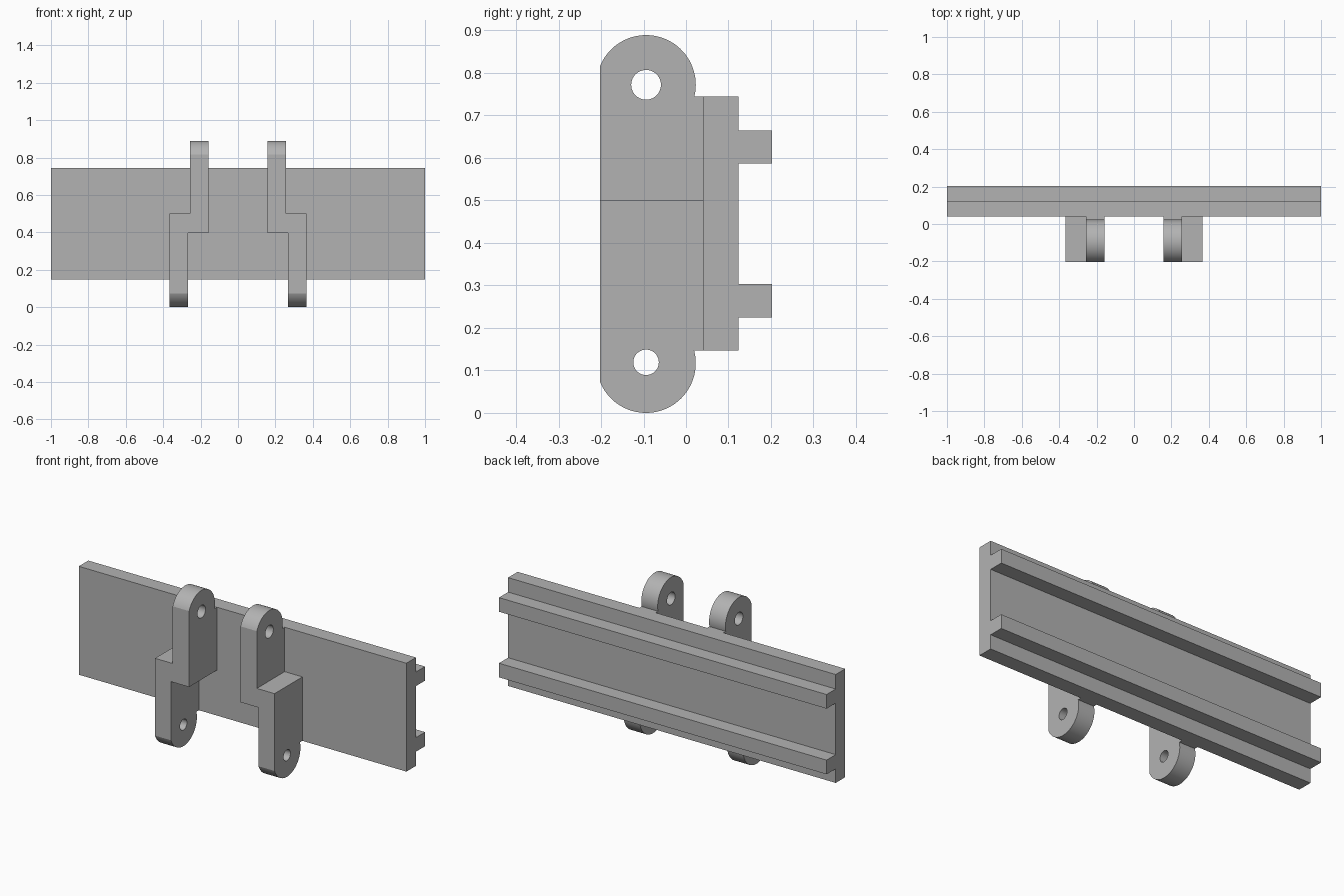
import bpy
import bmesh
from math import asin, cos, pi, radians, sin

if "Cube" in bpy.data.objects:
    bpy.data.objects.remove(bpy.data.objects["Cube"])

grey = bpy.data.materials.new("light grey")
grey.use_nodes = True
COLOUR = (0.45, 0.45, 0.45, 1)
grey.diffuse_color = COLOUR
grey.node_tree.nodes["Principled BSDF"].inputs["Base Color"].default_value = COLOUR

BOTTOM, TOP = 0.147, 0.745          # plate height range
FRONT, FACE, BACK, RIB = -0.2025, 0.04, 0.123, 0.2025
LUG_Y, LOW_Z, HIGH_Z, LUG_R = -0.094, 0.117, 0.772, 0.117


def extrude_profile(name, points, x0, x1):
    """Extrude a closed (y, z) outline along x."""
    bm = bmesh.new()
    face = bm.faces.new([bm.verts.new((x0, y, z)) for y, z in points])
    moved = bmesh.ops.extrude_face_region(bm, geom=[face])["geom"]
    verts = [v for v in moved if isinstance(v, bmesh.types.BMVert)]
    bmesh.ops.translate(bm, verts=verts, vec=(x1 - x0, 0, 0))
    bmesh.ops.recalc_face_normals(bm, faces=bm.faces)
    mesh = bpy.data.meshes.new(name)
    bm.to_mesh(mesh)
    bm.free()
    mesh.materials.append(grey)
    obj = bpy.data.objects.new(name, mesh)
    bpy.context.collection.objects.link(obj)
    return obj


def arc(z, radius, start, end, steps=40):
    return [(LUG_Y + radius * cos(start + (end - start) * i / steps),
             z + radius * sin(start + (end - start) * i / steps))
            for i in range(steps + 1)]


def rectangle(y0, y1, z0, z1):
    return [(y0, z0), (y1, z0), (y1, z1), (y0, z1)]


def cut(target, cutter):
    """Subtract the cutter from the target and discard it."""
    cutter.hide_render = True
    mod = target.modifiers.new("cut", "BOOLEAN")
    mod.operation = "DIFFERENCE"
    mod.solver = "EXACT"
    mod.object = cutter
    bpy.context.view_layer.objects.active = target
    bpy.ops.object.modifier_apply(modifier=mod.name)
    bpy.data.objects.remove(cutter)


# Long plate with two rails along the back
outline = [(FACE, BOTTOM), (BACK, BOTTOM)]
for z0, z1 in ((0.225, 0.303), (0.587, 0.665)):
    outline += [(BACK, z0), (RIB, z0), (RIB, z1), (BACK, z1)]
outline += [(BACK, TOP), (FACE, TOP)]
extrude_profile("railed_plate", outline, -1, 1)

# Bracket outline: rounded lugs above and below, trimmed flat at the front
back_low = asin((BOTTOM - LOW_Z) / LUG_R)
back_high = asin((TOP - HIGH_Z) / LUG_R)
front = pi - asin((1 - ((LUG_Y - FRONT) / LUG_R) ** 2) ** 0.5)
outline = ([(FACE, BOTTOM), (FACE, TOP)]
           + arc(HIGH_Z, LUG_R, back_high, front)
           + arc(LOW_Z, LUG_R, -front, back_low))

# Offset brackets: upper arm inboard, lower arm outboard
for side, sign in (("left", 1), ("right", -1)):
    bracket = extrude_profile(side + "_bracket", outline, sign * 0.157, sign * 0.365)
    cut(bracket, extrude_profile("upper_step", rectangle(-1, 1, 0.5, 2),
                                 sign * 0.257, sign))
    cut(bracket, extrude_profile("lower_step", rectangle(-1, 1, -1, 0.397),
                                 0, sign * 0.267))
    for z, radius in ((LOW_Z + 0.002, 0.03), (HIGH_Z, 0.035)):
        cut(bracket, extrude_profile("pin_hole", arc(z, radius, 0, 2 * pi)[:-1],
                                     0, sign))
    # Smooth the round surfaces, keep the edges sharp
    bpy.ops.object.select_all(action="DESELECT")
    bracket.select_set(True)
    bpy.context.view_layer.objects.active = bracket
    bpy.ops.object.shade_smooth_by_angle(angle=radians(20))
